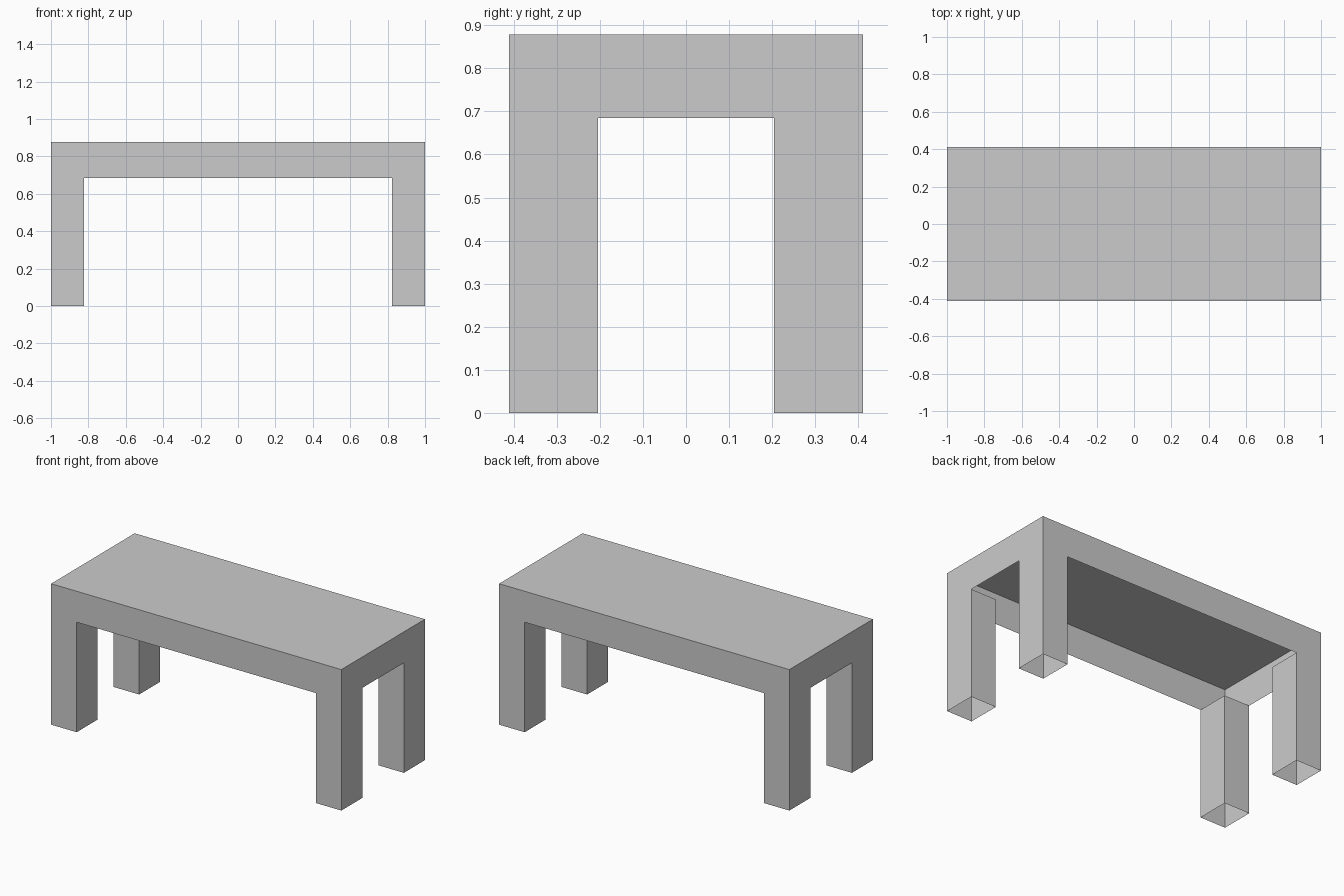
import bpy
import bmesh

if "Cube" in bpy.data.objects:
    bpy.data.objects.remove(bpy.data.objects["Cube"])

X, Y = 1.0, 0.411          # half length and half depth
LX, LY = 0.176, 0.207      # leg cross-section
APRON, TOP = 0.685, 0.878  # apron underside and tabletop height

bm = bmesh.new()


def skirt(points, z0, z1):
    """Closed ring of thin walls around a counter-clockwise outline."""
    for (ax, ay), (bx, by) in zip(points, points[1:] + points[:1]):
        bm.faces.new([bm.verts.new(p) for p in
                      ((ax, ay, z0), (bx, by, z0), (bx, by, z1), (ax, ay, z1))])


# Four hollow legs, open at the bottom
for x in (-X, X - LX):
    for y in (-Y, Y - LY):
        skirt([(x, y), (x + LX, y), (x + LX, y + LY), (x, y + LY)], 0, APRON)

# Apron outline, split where the legs meet it
ix, iy = X - LX, Y - LY
outline = [(-X, -Y), (-ix, -Y), (ix, -Y), (X, -Y),
           (X, -iy), (X, iy), (X, Y),
           (ix, Y), (-ix, Y), (-X, Y),
           (-X, iy), (-X, -iy)]
skirt(outline, APRON, TOP)

# Tabletop
bm.faces.new([bm.verts.new((x, y, TOP)) for x, y in outline])

# Weld the walls into one shell and merge coplanar faces
bmesh.ops.remove_doubles(bm, verts=bm.verts, dist=0.0001)
bmesh.ops.dissolve_limit(bm, angle_limit=0.01, verts=bm.verts, edges=bm.edges)

mesh = bpy.data.meshes.new("table")
bm.to_mesh(mesh)
bm.free()
bpy.context.collection.objects.link(bpy.data.objects.new("table", mesh))
